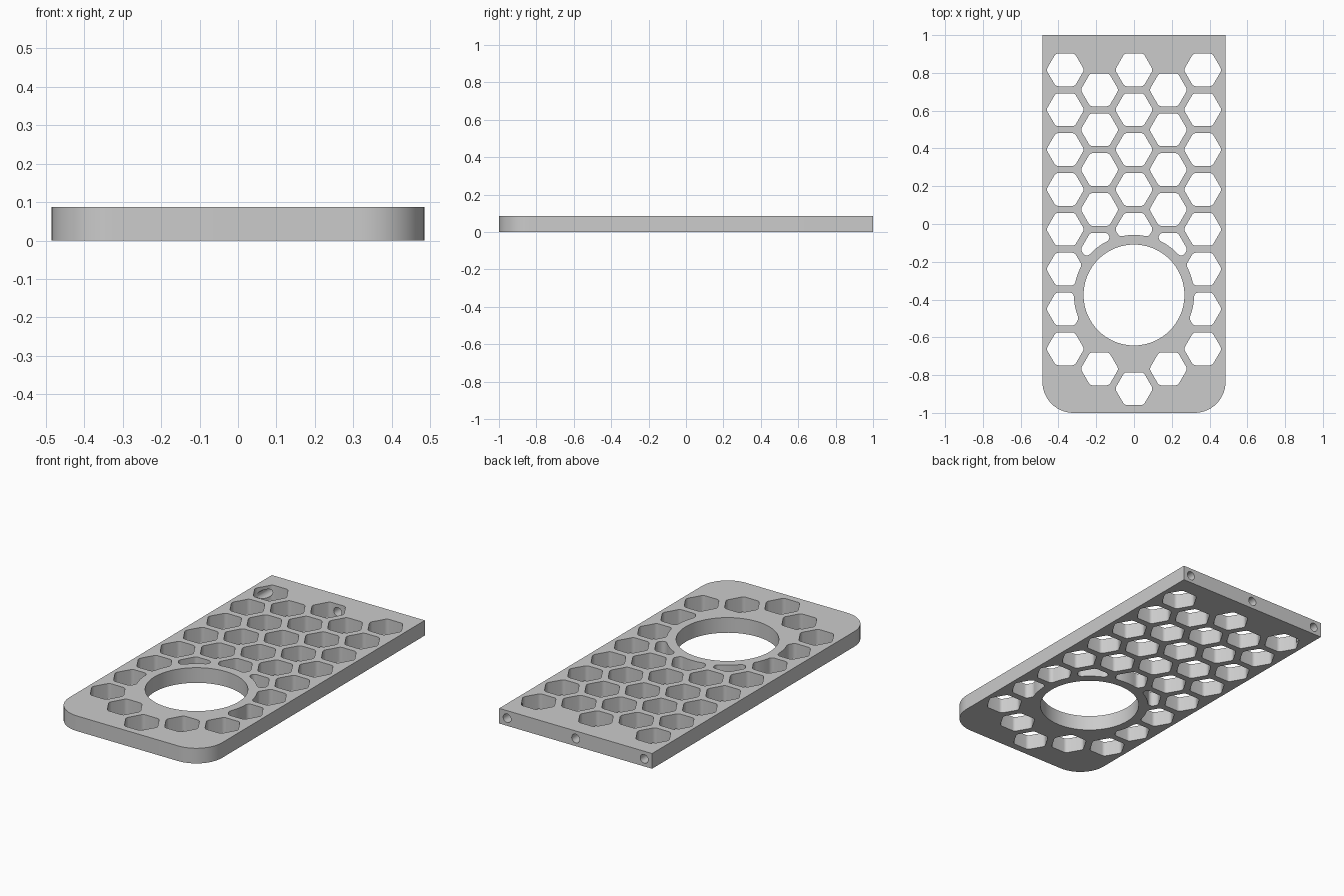
import bpy, bmesh, math
from mathutils import Vector
from mathutils.geometry import intersect_line_sphere_2d

old = bpy.data.objects.get("Cube")
if old:
    bpy.data.objects.remove(old, do_unlink=True)

HALF_W, THICK, CORNER = 0.485, 0.087, 0.165
HOLE_C, HOLE_R, RIM_R = Vector((0, -0.376)), 0.267, 0.318
PITCH, COL_STEP, APOTHEM, FILLET = 0.211, 0.182, 0.087, 0.024


def polar(center, radius, angle):
    return center + radius * Vector((math.cos(angle), math.sin(angle)))


def circle(center, radius, count):
    return [polar(center, radius, math.tau * i / count) for i in range(count)]


def outside_rim(poly, radius):
    """Remove the disc around the large hole from a polygon."""
    out = []  # (point, kind): 0 corner, -1 enters disc, 1 leaves disc
    for a, b in zip(poly, poly[1:] + poly[:1]):
        if (a - HOLE_C).length > radius:
            out.append((a, 0))
        hits = [h for h in intersect_line_sphere_2d(a, b, HOLE_C, radius, True) if h]
        for h in sorted(hits, key=lambda p: (p - a).length):
            out.append((h, 1 if (b - a).dot(h - HOLE_C) > 0 else -1))
    pts = []
    for (p, kind), (q, nxt) in zip(out, out[1:] + out[:1]):
        pts.append(p)
        if kind == -1 and nxt == 1:
            v, w = p - HOLE_C, q - HOLE_C
            start = math.atan2(v.y, v.x)
            sweep = math.atan2(v.x * w.y - v.y * w.x, v.dot(w))
            pts += [polar(HOLE_C, radius, start + sweep * i / 8) for i in range(1, 8)]
    return pts


def grow_rounded(poly, r):
    """Offset a polygon outwards, turning its corners into arcs."""
    out = []
    for i, p in enumerate(poly):
        d1, d2 = p - poly[i - 1], poly[(i + 1) % len(poly)] - p
        turn = math.atan2(d1.x * d2.y - d1.y * d2.x, d1.dot(d2))
        start = math.atan2(d1.y, d1.x) - math.pi / 2
        if turn > 0.2:
            steps = max(4, round(turn / 0.2))
            out += [polar(p, r, start + turn * k / steps) for k in range(steps + 1)]
        else:
            out.append(polar(p, r / math.cos(turn / 2), start + turn / 2))
    return out


def prisms(name, outlines, z0, z1):
    bm = bmesh.new()
    for outline in outlines:
        face = bm.faces.new([bm.verts.new((p.x, p.y, z0)) for p in outline])
        ext = bmesh.ops.extrude_face_region(bm, geom=[face])
        top = [v for v in ext["geom"] if isinstance(v, bmesh.types.BMVert)]
        bmesh.ops.translate(bm, verts=top, vec=(0, 0, z1 - z0))
    bmesh.ops.recalc_face_normals(bm, faces=bm.faces)
    mesh = bpy.data.meshes.new(name)
    bm.to_mesh(mesh)
    bm.free()
    obj = bpy.data.objects.new(name, mesh)
    bpy.context.collection.objects.link(obj)
    return obj


def cut(target, cutter):
    cutter.hide_render = True
    mod = target.modifiers.new("cut", "BOOLEAN")
    mod.operation, mod.solver, mod.object = "DIFFERENCE", "EXACT", cutter
    bpy.context.view_layer.objects.active = target
    bpy.ops.object.modifier_apply(modifier=mod.name)
    bpy.data.objects.remove(cutter, do_unlink=True)


# Plate: square back corners, rounded front corners
outline = [Vector((HALF_W, 1)), Vector((-HALF_W, 1))]
for side, first in ((-1, math.pi), (1, 1.5 * math.pi)):
    c = Vector((side * (HALF_W - CORNER), CORNER - 1))
    outline += [polar(c, CORNER, first + math.pi / 2 * i / 14) for i in range(15)]
plate = prisms("honeycomb_plate", [outline], 0, THICK)

# Honeycomb openings, trimmed around the rim of the large hole
openings = [circle(HOLE_C, HOLE_R, 96)]
inner = (APOTHEM - FILLET) * 2 / math.sqrt(3)
for col in range(-2, 3):
    if col % 2:
        top, rows = 0.71, (0, 1, 2, 3, 4, 7)
    elif col:
        top, rows = 0.816, range(8)
    else:
        top, rows = 0.816, (0, 1, 2, 3, 4, 8)
    for row in rows:
        center = Vector((col * COL_STEP, top - row * PITCH))
        hexagon = outside_rim(circle(center, inner, 6), RIM_R + FILLET)
        openings.append(grow_rounded(hexagon, FILLET))
cut(plate, prisms("openings_cutter", openings, -0.1, THICK + 0.1))

# Screw holes drilled into the back edge
drills = [circle(Vector((x, THICK / 2)), 0.025, 24) for x in (-0.435, 0, 0.435)]
drill = prisms("screw_hole_cutter", drills, -1.1, -0.83)
drill.rotation_euler.x = math.pi / 2
drill.location.z = 0
bpy.context.view_layer.update()
cut(plate, drill)

# Plain grey finish
grey = bpy.data.materials.new("light_grey")
grey.use_nodes = True
grey.diffuse_color = (0.6, 0.6, 0.6, 1)
grey.node_tree.nodes["Principled BSDF"].inputs["Base Color"].default_value = grey.diffuse_color
plate.data.materials.clear()
plate.data.materials.append(grey)

bpy.ops.object.select_all(action="DESELECT")
plate.select_set(True)
bpy.context.view_layer.objects.active = plate
bpy.ops.object.shade_smooth_by_angle(angle=math.radians(30))
